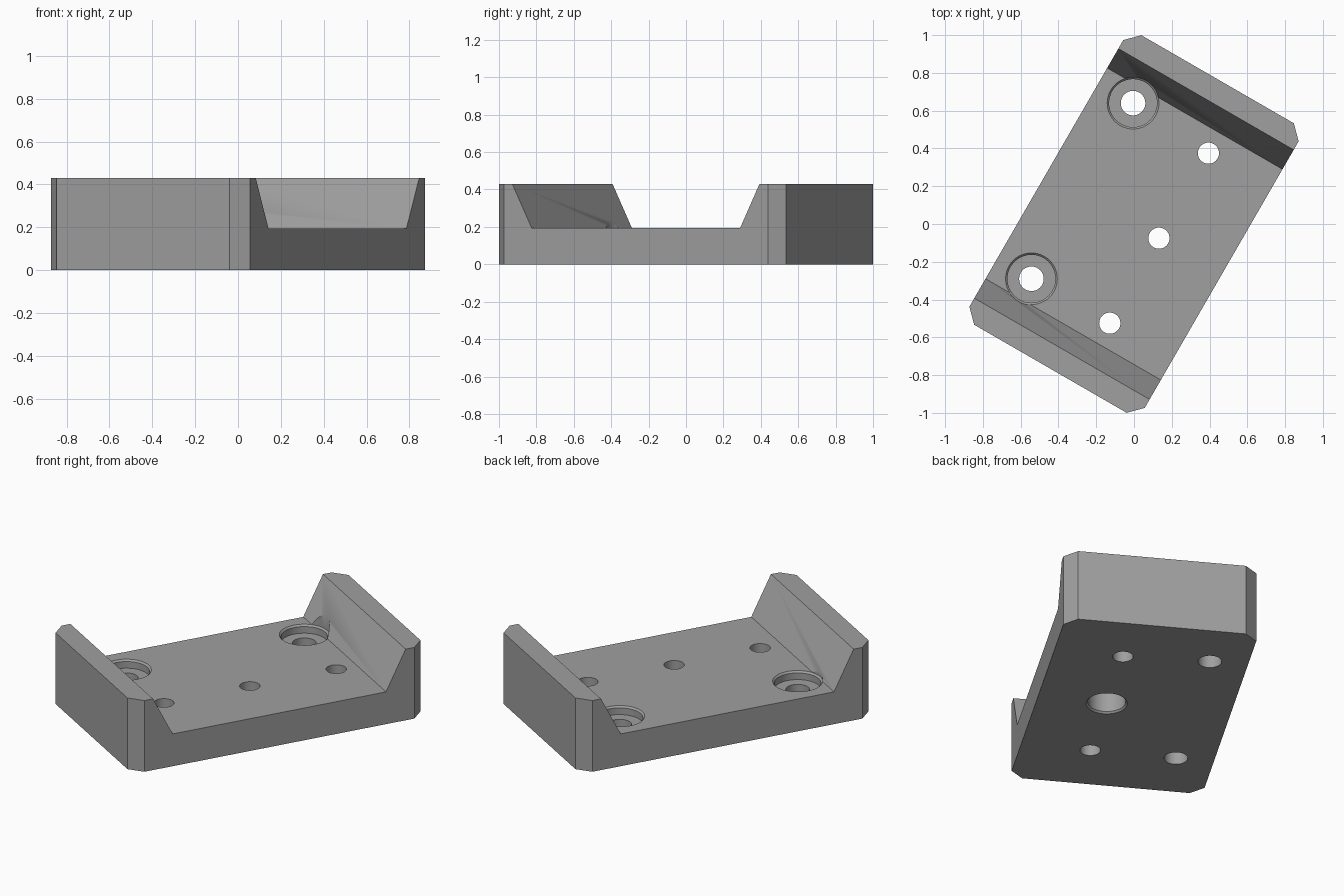
import bpy, bmesh, math
from mathutils import Matrix

if "Cube" in bpy.data.objects:
    bpy.data.objects.remove(bpy.data.objects["Cube"])

HALF_W, HALF_L, CHAMFER = 0.536, 0.885, 0.07
HEIGHT, FLOOR = 0.43, 0.195
TURN = Matrix.Rotation(math.radians(-30), 4, 'Z')

grey = bpy.data.materials.new("machined grey")
grey.diffuse_color = (0.35, 0.35, 0.35, 1)
grey.use_nodes = True
grey.node_tree.nodes["Principled BSDF"].inputs["Base Color"].default_value = grey.diffuse_color


def prism(name, points, offset):
    """Extrude a closed outline of 3D points along an offset."""
    bm = bmesh.new()
    face = bm.faces.new([bm.verts.new(p) for p in points])
    ext = bmesh.ops.extrude_face_region(bm, geom=[face])
    bmesh.ops.translate(bm, vec=offset,
                        verts=[g for g in ext["geom"] if isinstance(g, bmesh.types.BMVert)])
    bmesh.ops.recalc_face_normals(bm, faces=bm.faces)
    bmesh.ops.transform(bm, matrix=TURN, verts=bm.verts)
    return to_object(name, bm)


def lathe(name, x, y, profile, sides=48):
    """Closed round solid from (radius, z) pairs, bottom to top."""
    bm = bmesh.new()
    rings = [[bm.verts.new((x + r * math.cos(a), y + r * math.sin(a), z))
              for a in (i * math.tau / sides for i in range(sides))] for r, z in profile]
    for low, high in zip(rings, rings[1:]):
        for i in range(sides):
            j = (i + 1) % sides
            bm.faces.new((low[i], low[j], high[j], high[i]))
    bm.faces.new(rings[0][::-1])
    bm.faces.new(rings[-1])
    bmesh.ops.recalc_face_normals(bm, faces=bm.faces)
    return to_object(name, bm)


def to_object(name, bm):
    mesh = bpy.data.meshes.new(name)
    bm.to_mesh(mesh)
    bm.free()
    mesh.materials.append(grey)
    obj = bpy.data.objects.new(name, mesh)
    bpy.context.collection.objects.link(obj)
    return obj


# Block with chamfered upright corners
c = CHAMFER
outline = []
for sx, sy in ((1, 1), (-1, 1), (-1, -1), (1, -1)):
    pair = [(sx * HALF_W, sy * (HALF_L - c), 0), (sx * (HALF_W - c), sy * HALF_L, 0)]
    outline += pair if sx * sy > 0 else pair[::-1]
block = prism("mounting_block", outline, (0, 0, HEIGHT))

# Wide channel with sloping ends
slope = (0.763 - 0.644) / (HEIGHT - FLOOR)
top = HEIGHT + 0.1
end = 0.644 + slope * (top - FLOOR)
channel = prism("channel_cutter", [(-1, -0.644, FLOOR), (-1, 0.644, FLOOR),
                                   (-1, end, top), (-1, -end, top)], (2, 0, 0))
cutters = [channel]

# Counterbored screw holes
for x, y in ((-0.005, 0.64), (-0.543, -0.29)):
    cutters.append(lathe("screw_hole_cutter", x, y,
                         [(0.065, -0.1), (0.065, 0.145), (0.127, 0.145),
                          (0.127, FLOOR - 0.01), (0.137, FLOOR), (0.137, 0.6)]))

# Plain dowel holes
for x, y in ((0.394, 0.375), (-0.128, -0.525)):
    cutters.append(lathe("dowel_hole_cutter", x, y, [(0.056, -0.1), (0.056, 0.6)]))

# Middle hole, bored wider from underneath
cutters.append(lathe("middle_hole_cutter", 0.132, -0.075,
                     [(0.113, -0.1), (0.113, 0), (0.104, 0.01), (0.104, 0.14),
                      (0.056, 0.14), (0.056, 0.6)]))

bpy.context.view_layer.objects.active = block
block.select_set(True)
for cutter in cutters:
    mod = block.modifiers.new("cut", 'BOOLEAN')
    mod.operation, mod.solver, mod.object = 'DIFFERENCE', 'EXACT', cutter
    bpy.ops.object.modifier_apply(modifier=mod.name)
    bpy.data.objects.remove(cutter)
bpy.ops.object.shade_smooth_by_angle(angle=math.radians(30))
